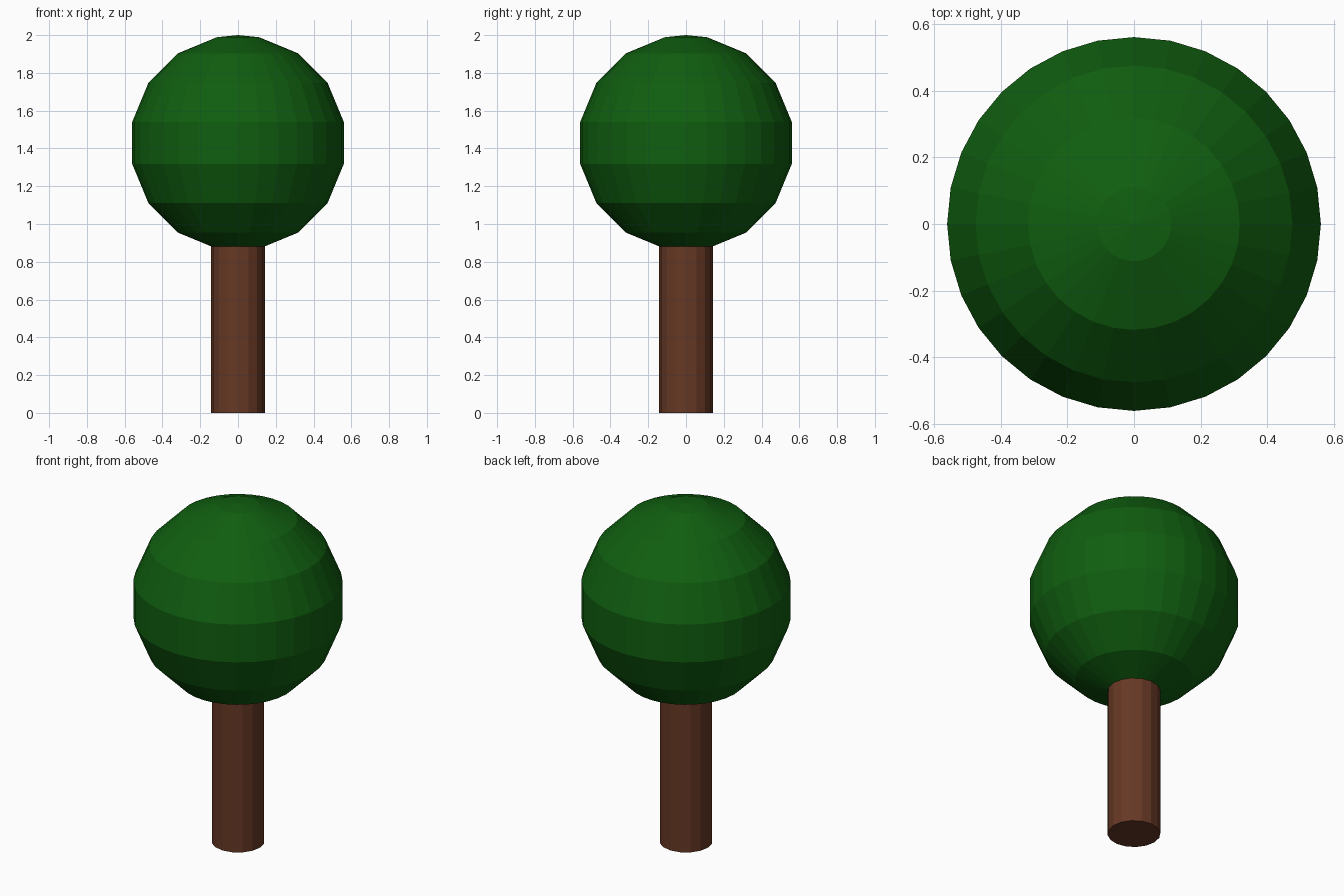
import bpy, bmesh
from math import sin, cos, radians

cube = bpy.data.objects.get("Cube")
if cube:
    bpy.data.objects.remove(cube)


def material(name, color):
    m = bpy.data.materials.new(name)
    m.use_nodes = True
    m.diffuse_color = color
    m.node_tree.nodes["Principled BSDF"].inputs["Base Color"].default_value = color
    return m


def lathe(name, profile, sides, mat):
    """Spin a (radius, height) profile that starts and ends on the z axis."""
    bm = bmesh.new()
    verts = [bm.verts.new((r, 0, z)) for r, z in profile]
    edges = [bm.edges.new(pair) for pair in zip(verts, verts[1:])]
    bmesh.ops.spin(bm, geom=verts + edges, cent=(0, 0, 0), axis=(0, 0, 1),
                   angle=radians(360), steps=sides)
    bmesh.ops.remove_doubles(bm, verts=bm.verts, dist=0.0005)
    bmesh.ops.recalc_face_normals(bm, faces=bm.faces)
    mesh = bpy.data.meshes.new(name)
    bm.to_mesh(mesh)
    bm.free()
    mesh.materials.append(mat)
    obj = bpy.data.objects.new(name, mesh)
    bpy.context.collection.objects.link(obj)
    return obj


leaf_green = material("leaf green", (0.005, 0.112, 0.005, 1))
bark_brown = material("bark brown", (0.133, 0.04, 0.018, 1))

# Round crown: flat-shaded ball with broad bands and a shallow cap at each pole
R, MID = 0.571, 1.429
angles = [0] + [11.25 + 22.5 * i for i in range(8)] + [180]
ball = [(R * sin(radians(a)), MID + R * cos(radians(a))) for a in angles]
lathe("crown", ball, 32, leaf_green)

# Straight trunk, running up into the crown
lathe("trunk", [(0, 0), (0.142, 0), (0.142, 0.95), (0, 0.95)], 16, bark_brown)
